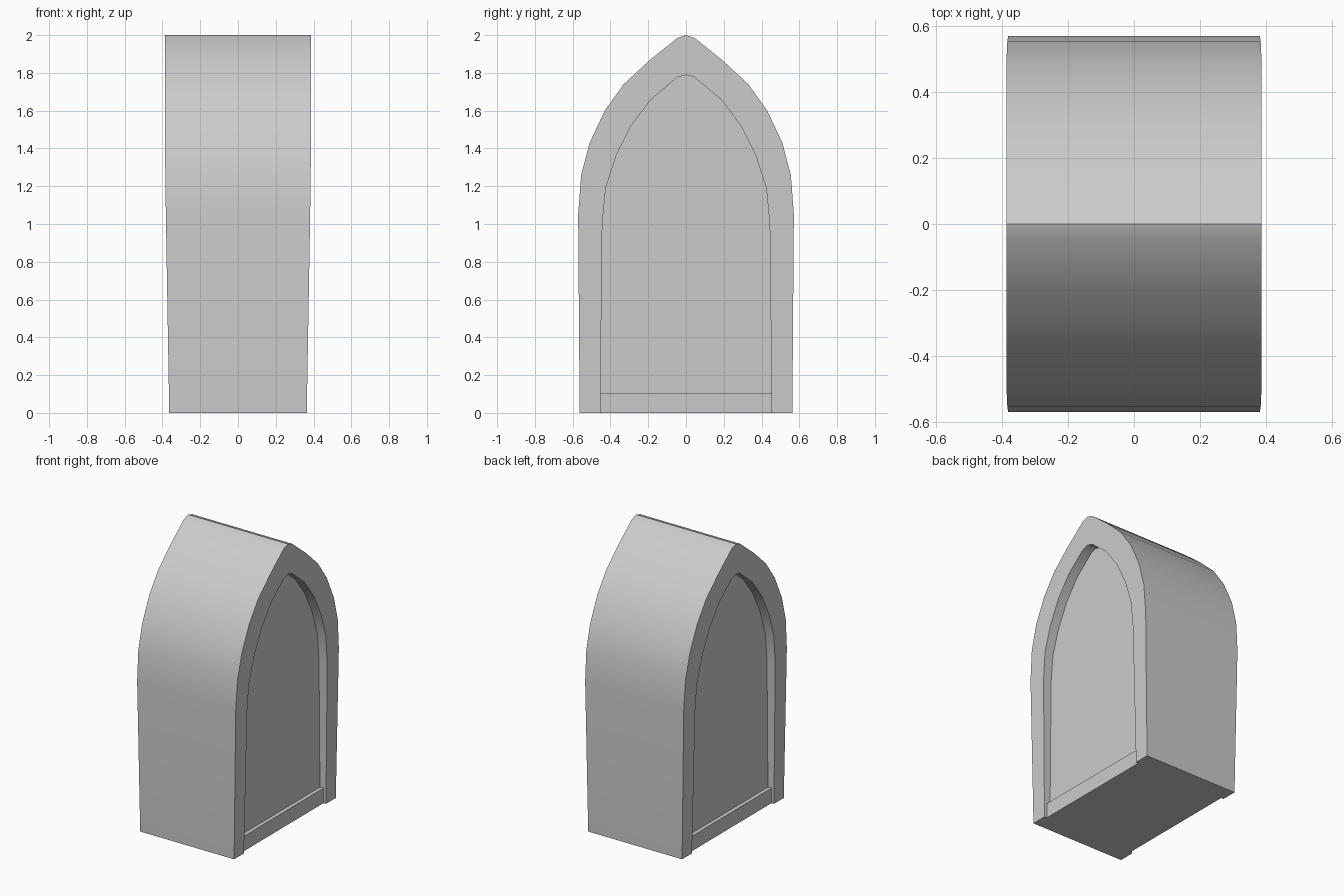
import bpy, bmesh

if "Cube" in bpy.data.objects:
    bpy.data.objects.remove(bpy.data.objects["Cube"])

# Half profiles (y, z) from the floor up to the pointed apex
OUTER = [(0.563, 0), (0.571, 1.05), (0.555, 1.26), (0.51, 1.43), (0.43, 1.60),
         (0.33, 1.74), (0.195, 1.865), (0.045, 1.985), (0, 2.0)]
INNER = [(0.454, 0), (0.453, 0.105), (0.443, 1.0), (0.425, 1.19), (0.37, 1.36),
         (0.29, 1.52), (0.185, 1.66), (0.045, 1.777), (0, 1.79)]
PANEL_X, SILL_X = 0.318, 0.345


def frame_x(z):
    """Half depth of the block: it widens gently towards the top."""
    if z < 1.05:
        return 0.364 + 0.018 * z / 1.05
    return min(0.387, 0.382 + 0.005 * (z - 1.05) / 0.4)


def full(half):
    return half + [(-y, z) for y, z in reversed(half[:-1])]


outer, inner = full(OUTER), full(INNER)
n = len(outer)
bm = bmesh.new()


def ring(points, x_of_z):
    return [bm.verts.new((x_of_z(z), y, z)) for y, z in points]


def build_side(s):
    """Frame, jamb, recessed panel and sill on one face."""
    o = ring(outer, lambda z: s * frame_x(z))
    i = ring(inner, lambda z: s * frame_x(z))
    p = ring(inner[1:-1], lambda z: s * PANEL_X)
    sill = ring(inner[:2] + inner[-2:], lambda z: s * SILL_X)
    s0, s1, t1, t0 = sill
    # Frame face
    for k in range(n - 1):
        bm.faces.new((o[k], o[k + 1], i[k + 1], i[k]))
    # Jambs, stepping around the sill
    bm.faces.new((i[0], i[1], s1, s0))
    bm.faces.new((i[-1], i[-2], t1, t0))
    for k in range(n - 3):
        extra_a = [s1] if k == 0 else []
        extra_b = [t1] if k == n - 4 else []
        bm.faces.new([i[k + 1], i[k + 2]] + extra_b + [p[k + 1], p[k]] + extra_a)
    # Panel, sill top and sill front
    bm.faces.new(p)
    bm.faces.new((s1, t1, p[-1], p[0]))
    bm.faces.new(sill)
    return o, [o[0], i[0], s0, t0, i[-1], o[-1]]


o_right, base_right = build_side(1)
o_left, base_left = build_side(-1)

# Arched outer shell and base
for k in range(n - 1):
    bm.faces.new((o_right[k], o_right[k + 1], o_left[k + 1], o_left[k]))
bm.faces.new(base_right + base_left[::-1])
bmesh.ops.recalc_face_normals(bm, faces=bm.faces)

mesh = bpy.data.meshes.new("arched_block")
bm.to_mesh(mesh)
bm.free()
block = bpy.data.objects.new("arched_block", mesh)
bpy.context.collection.objects.link(block)
bpy.context.view_layer.objects.active = block
block.select_set(True)
bpy.ops.object.shade_smooth_by_angle(angle=0.55)
